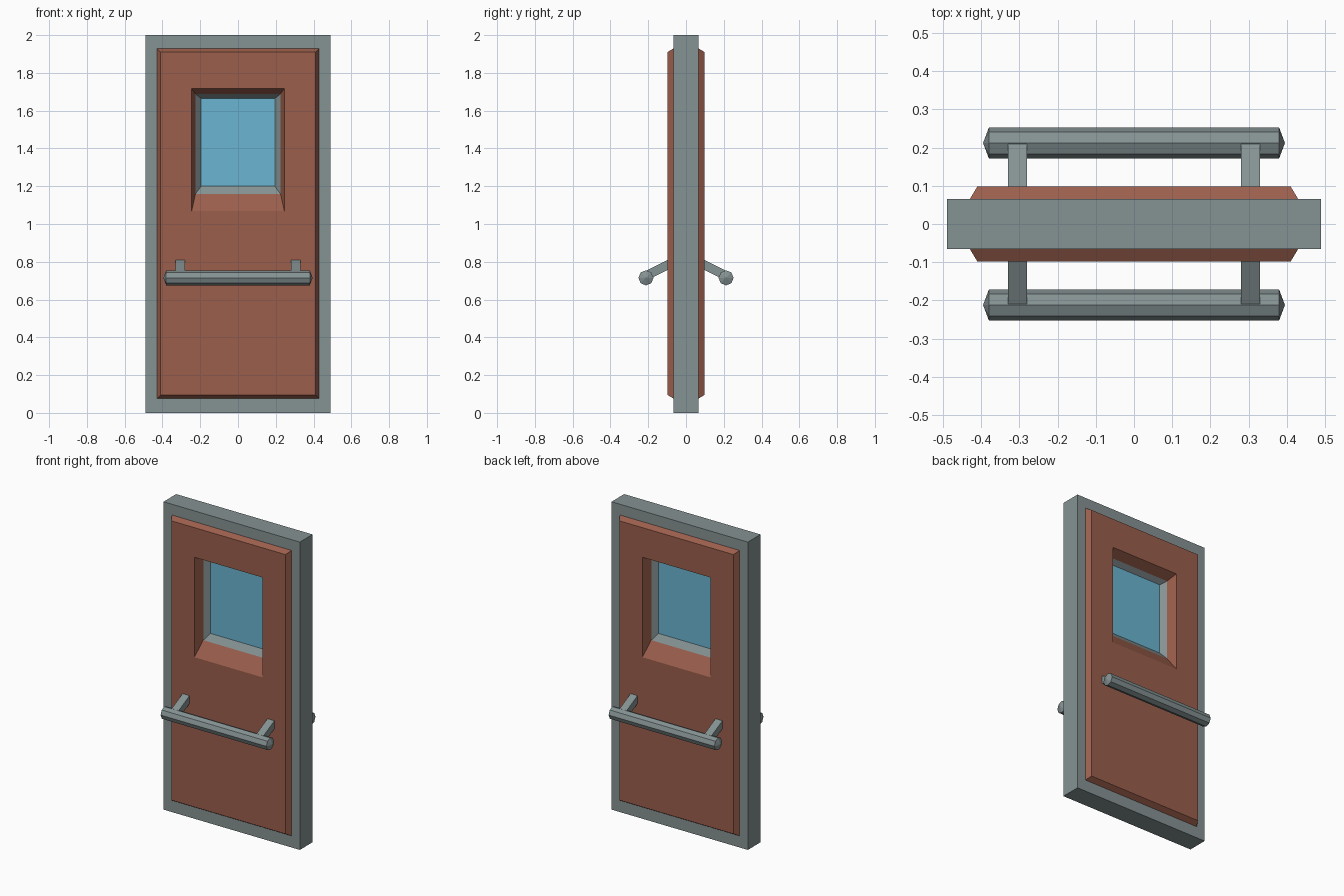
import bpy, bmesh, math
from mathutils import Matrix, Vector

if "Cube" in bpy.data.objects:
    bpy.data.objects.remove(bpy.data.objects["Cube"])


def material(name, color):
    m = bpy.data.materials.new(name)
    m.diffuse_color = (*color, 1)
    m.use_nodes = True
    m.node_tree.nodes["Principled BSDF"].inputs["Base Color"].default_value = m.diffuse_color
    return m


GREY = material("grey_metal", (0.235, 0.287, 0.292))
BROWN = material("red_brown_panel", (0.328, 0.114, 0.073))
BLUE = material("blue_glass", (0.145, 0.46, 0.64))


def finish(name, bm, mat):
    """Make the object and mirror it to the back of the door."""
    mesh = bpy.data.meshes.new(name)
    bm.to_mesh(mesh)
    bm.free()
    mesh.materials.append(mat)
    ob = bpy.data.objects.new(name, mesh)
    bpy.context.collection.objects.link(ob)
    mod = ob.modifiers.new("back_side", 'MIRROR')
    mod.use_axis = (False, True, False)
    return ob


def nested_rectangles(name, rings, mat, cap=False):
    """Loft rectangles given as (half width, bottom, top, y), outside to inside."""
    bm = bmesh.new()
    loops = [[bm.verts.new(p) for p in
              ((-w, y, z0), (w, y, z0), (w, y, z1), (-w, y, z1))]
             for w, z0, z1, y in rings]
    for a, b in zip(loops, loops[1:]):
        for i in range(4):
            j = (i + 1) % 4
            bm.faces.new((a[i], a[j], b[j], b[i]))
    if cap:
        bm.faces.new(loops[-1])
    return finish(name, bm, mat)


# Door leaf: outer frame, raised panel, window rim and pane
FRAME = (0.49, 0.0, 2.0)
PANEL = (0.43, 0.075, 1.93, -0.065)
RIM = (0.225, 1.16, 1.688, -0.035)
PANE = (0.195, 1.20, 1.665, -0.004)
nested_rectangles("outer_frame", [(*FRAME, 0), (*FRAME, -0.065), PANEL], GREY)
nested_rectangles("door_panel", [PANEL, (0.41, 0.095, 1.91, -0.098),
                                 (0.245, 1.068, 1.717, -0.098), RIM], BROWN)
nested_rectangles("window_rim", [RIM, PANE], GREY)
nested_rectangles("window_pane", [PANE], BLUE, cap=True)

# Push bar: eight-sided, with shallow pointed ends
bm = bmesh.new()
R, BAR_Y, BAR_Z = 0.04, -0.212, 0.715
ends = []
for x in (-0.38, 0.38):
    ends.append([bm.verts.new((x, BAR_Y + R * math.cos(k * math.pi / 4),
                               BAR_Z + R * math.sin(k * math.pi / 4))) for k in range(8)])
tips = [bm.verts.new((x, BAR_Y, BAR_Z)) for x in (-0.395, 0.395)]
for k in range(8):
    n = (k + 1) % 8
    bm.faces.new((ends[0][k], ends[0][n], ends[1][n], ends[1][k]))
    for e, t in zip(ends, tips):
        bm.faces.new((e[k], e[n], t))
bmesh.ops.recalc_face_normals(bm, faces=bm.faces)
finish("push_bar", bm, GREY)

# Sloping arms joining the bar to the panel
for side, cx in (("left", -0.305), ("right", 0.305)):
    bm = bmesh.new()
    bmesh.ops.create_cube(bm, size=1)
    for v in bm.verts:
        at_door = v.co.y > 0
        y, z = (-0.096, 0.784) if at_door else (-0.21, 0.727)
        v.co = Vector((cx + v.co.x * 0.05, y, z + v.co.z * 0.052))
    bmesh.ops.recalc_face_normals(bm, faces=bm.faces)
    finish(side + "_bar_arm", bm, GREY)
